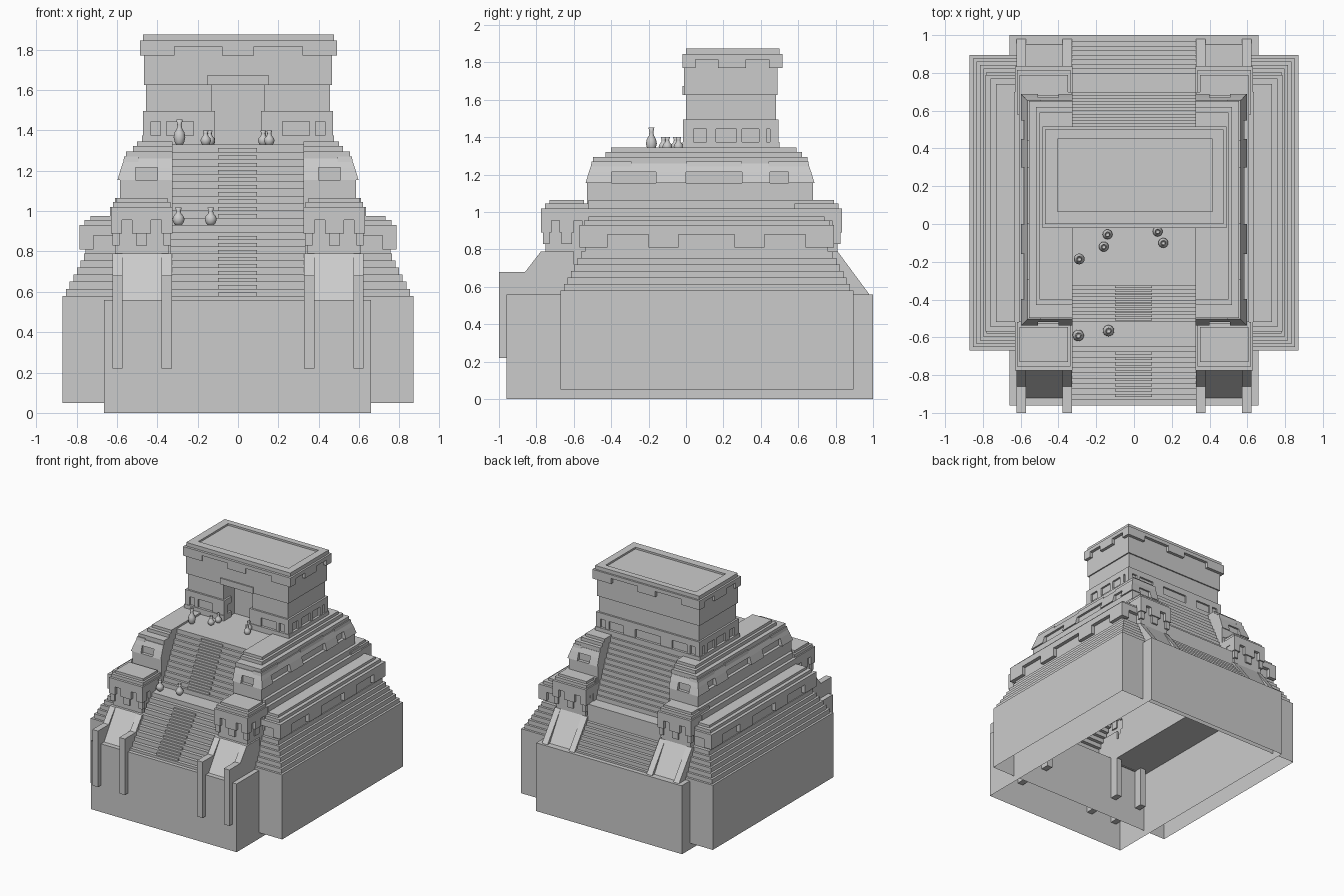
import bpy, bmesh, math

if "Cube" in bpy.data.objects:
    bpy.data.objects.remove(bpy.data.objects["Cube"])

def finish(name, bm, normals=True):
    if normals:
        bmesh.ops.recalc_face_normals(bm, faces=bm.faces[:])
    me = bpy.data.meshes.new(name)
    bm.to_mesh(me)
    bm.free()
    ob = bpy.data.objects.new(name, me)
    bpy.context.collection.objects.link(ob)
    return ob

def mirror(bm):
    d = bmesh.ops.duplicate(bm, geom=bm.verts[:] + bm.edges[:] + bm.faces[:])
    for g in d["geom"]:
        if isinstance(g, bmesh.types.BMVert):
            g.co.x = -g.co.x

def add_box(bm, b, shell=False):
    """b = x0,x1,y0,y1,z0,z1 and optional top insets dx0,dx1,dy0,dy1"""
    x0, x1, y0, y1, z0, z1 = b[:6]
    i = b[6:] or (0, 0, 0, 0)
    lo = [bm.verts.new((x, y, z0)) for x, y in ((x0, y0), (x1, y0), (x1, y1), (x0, y1))]
    hi = [bm.verts.new((x, y, z1)) for x, y in (
        (x0 + i[0], y0 + i[2]), (x1 - i[1], y0 + i[2]), (x1 - i[1], y1 - i[3]), (x0 + i[0], y1 - i[3]))]
    for k in range(4):
        n = (k + 1) % 4
        bm.faces.new((lo[k], lo[n], hi[n], hi[k]))
    if not shell:
        bm.faces.new(hi)
        bm.faces.new(lo[::-1])

def boxes(name, items, pair=False, shell=False):
    bm = bmesh.new()
    for b in items:
        add_box(bm, b, shell)
    if pair:
        mirror(bm)
    return finish(name, bm)

def prism(name, x0, x1, prof):
    """y,z outline extruded along x, on both sides"""
    bm = bmesh.new()
    f = bm.faces.new([bm.verts.new((x0, y, z)) for y, z in prof])
    r = bmesh.ops.extrude_face_region(bm, geom=[f])
    for v in r["geom"]:
        if isinstance(v, bmesh.types.BMVert):
            v.co.x = x1
    mirror(bm)
    return finish(name, bm)

def tabs(x0, x1, y0, y1, z0, z1, cx, cy, xs=(), ys=(), d=0.05, t=0.0, left=False):
    """hanging blocks: corners cx by cy, plus middle ones on each face"""
    out = []
    for ya, yb, a, b in ((y0, y0 + cy, t, 0), (y1 - cy, y1, 0, t)):
        out.append((x1 - cx, x1, ya, yb, z0, z1, 0, t, a, b))
        if left:
            out.append((x0, x0 + cx, ya, yb, z0, z1, t, 0, a, b))
    for a, b in ys:
        out.append((x1 - d, x1, a, b, z0, z1, 0, t, 0, 0))
        if left:
            out.append((x0, x0 + d, a, b, z0, z1, t, 0, 0, 0))
    for a, b in xs:
        out.append((a, b, y0, y0 + d, z0, z1, 0, 0, t, 0))
        out.append((a, b, y1 - d, y1, z0, z1, 0, 0, 0, t))
    return out

# hollow base: long plinth under the stairs and wide plinth
boxes("stair_plinth", [(-.665, .66, -.96, 1.0, 0, .56)], shell=True)
boxes("wide_plinth", [(-.87, .87, -.67, .895, .05, .58)], shell=True)
boxes("plinth_ledges", [(.33, .66, -.96, -.66, .545, .56), (.33, .66, .88, 1.0, .545, .56)], pair=True)
boxes("stair_foot_ledges", [(-.335, .335, -.96, -.92, .54, .56), (-.335, .335, .96, 1.0, .54, .56)])

# stepped lower terrace
steps = [(.33, .87, -.67, .895, .55, .58)]
for i in range(6):
    o = .018 * (i + 1)
    steps.append((.33, .87 - o, -.67 + o, .895 - o, .58 + .035 * i, .58 + .035 * (i + 1)))
boxes("lower_terrace_steps", steps, pair=True)

# first tier cornice with hanging blocks
boxes("lower_frieze", [
    (.33, .755, -.54, .76, .79, .88), (.33, .785, -.57, .79, .88, .93),
    (.33, .76, -.545, .77, .93, .955), (.33, .73, -.52, .74, .955, .975),
    (.33, .635, -.52, .70, .975, 1.02), (.33, .61, -.52, .70, 1.02, 1.065)]
    + tabs(.33, .785, -.57, .79, .81, .88, .07, .15, ys=((-.2, -.04), (.26, .42)), d=.04), pair=True)

# pylons at both ends of the balustrades, with two rows of hanging blocks
for name, y0, y1 in (("front_pylon", -.775, -.50), ("back_pylon", .56, .835)):
    boxes(name, [
        (.345, .61, y0 + .025, y1 - .025, .56, .96), (.325, .63, y0, y1, .955, 1.02),
        (.335, .62, y0 + .02, y1 - .02, 1.02, 1.045), (.35, .605, y0 + .045, y1 - .045, 1.045, 1.065)]
        + tabs(.325, .63, y0, y1, .89, .96, .055, .055, xs=((.43, .525),),
               ys=((y0 + .1, y1 - .1),), d=.03, left=True)
        + tabs(.333, .622, y0 + .01, y1 - .01, .83, .90, .035, .035, xs=((.45, .505),),
               ys=((y0 + .11, y1 - .11),), d=.03, left=True), pair=True)

# balustrade ramps and rails
prism("front_ramp", .37, .585, [(-.77, .79), (-.92, .56), (-.6, .56), (-.6, .79)])
prism("back_ramp", .37, .585, [(.81, .79), (.95, .56), (.66, .56), (.66, .79)])
for n, a, b in (("inner", .328, .378), ("outer", .572, .622)):
    prism("front_rail_" + n, a, b, [(-1, .22), (-1, .68), (-.86, .68), (-.775, .79), (-.6, .79), (-.6, .22)])
    prism("back_rail_" + n, a, b, [(.81, .79), (.98, .56), (.98, .54), (.66, .54), (.66, .79)])

# second tier with sloped cornice
boxes("upper_tier", [
    (.325, .585, -.53, .68, .97, 1.155), (.325, .56, -.505, .655, 1.15, 1.22),
    (.325, .579, -.519, .669, 1.215, 1.26, 0, .016, .016, .016),
    (.325, .555, -.497, .65, 1.26, 1.295)]
    + tabs(.325, .597, -.537, .687, 1.155, 1.215, .09, .14, xs=((.325, .40),),
           ys=((-.16, 0), (.30, .45)), d=.05, t=.018)
    + tabs(.325, .572, -.512, .662, 1.225, 1.27, .08, .22, ys=((0, .30),), d=.04, t=.008), pair=True)
boxes("top_platform_steps", [
    (.325, .52, -.43, .62, 1.29, 1.322), (.325, .50, -.40, .59, 1.32, 1.345)], pair=True)

# one stair sheet running up the front, across the top and down the back
def flight(y0, z0, y1, z1, n):
    p = []
    for i in range(n):
        a, b = y0 + (y1 - y0) * i / n, y0 + (y1 - y0) * (i + 1) / n
        z = z0 + (z1 - z0) * (i + 1) / n
        p += [(a, z - (z1 - z0) / n), (a, z), (b, z)]
    return p

flights = [(-.93, .545, -.65, .895, 10), (-.52, .93, -.31, 1.33, 11)]
prof = flight(*flights[0]) + [(-.65, .93)] + flight(*flights[1])
prof += (flight(.965, .545, .80, .755, 7) + [(.80, .89)] + flight(.70, .89, .50, 1.33, 12))[::-1]
bm = bmesh.new()
rows = [[bm.verts.new((x, y, z)) for x in (-.335, .335)] for y, z in prof]
for r, s in zip(rows, rows[1:]):
    if (r[0].co - s[0].co).length > 1e-5:
        bm.faces.new((r[0], r[1], s[1], s[0]))
finish("stairs", bm, False)

# half-height treads in the middle of the front stairs
mid = []
for y0, z0, y1, z1, n in flights:
    t, h = (y1 - y0) / n, (z1 - z0) / n
    for i in range(n - 1):
        mid.append((-.1, .095, y0 + t * (i + .5), y0 + t * (i + 1), z0 + h * (i + 1), z0 + h * (i + 1.5)))
boxes("middle_treads", mid)

# temple walls with doorway
boxes("temple_walls", [(.13, .455, 0, .48, 1.32, 1.63)], pair=True)
boxes("temple_core", [(-.13, .13, .14, .48, 1.32, 1.63)])
boxes("upper_wall", [(-.465, .465, -.01, .49, 1.625, 1.835)])
boxes("door_lintel", [(-.15, .15, -.02, .05, 1.625, 1.675)])

# temple base band with square panels
band = []
for z0, z1, o in ((1.325, 1.375, .02), (1.445, 1.495, .015)):
    band.append((.115, .455 + o, -o, .08, z0, z1))
    band.append((.40, .455 + o, -o, .48 + o, z0, z1))
    band.append((0, .455 + o, .42, .48 + o, z0, z1))
for a, b in ((.115, .22), (.355, .385), (.45, .47)):
    band += [(a, b, -.015, .03, 1.37, 1.45), (a, b, .45, .495, 1.37, 1.45)]
for a, b in ((-.015, .04), (.11, .16), (.27, .30), (.39, .43), (.48, .495)):
    band.append((.43, .47, a, b, 1.37, 1.45))
boxes("temple_base_band", band, pair=True)

# roof cornice, hanging blocks and rimmed roof
boxes("roof_frieze", [(-.485, .49, -.02, .515, 1.815, 1.845)]
      + tabs(-.485, .49, -.02, .515, 1.77, 1.815, .17, .07, xs=((-.08, .08),),
             ys=((.17, .32),), d=.04, left=True))
boxes("roof_rim", [(-.47, .475, 0, .065, 1.84, 1.875), (-.47, .475, .45, .50, 1.84, 1.875),
                   (-.47, -.405, .065, .45, 1.84, 1.875), (.415, .475, .065, .45, 1.84, 1.875)])
boxes("roof_floor", [(-.41, .42, .06, .455, 1.83, 1.86)])

# turned vases on the platform and landing
shape = [(0, 0), (.5, 0), (.8, .12), (1, .32), (.85, .5), (.45, .66), (.38, .8), (.55, 1), (.35, 1), (.3, .8), (0, .75)]
for k, (x, y, z, h, r) in enumerate((
        (-.29, -.185, 1.325, .128, .029), (-.16, -.12, 1.325, .075, .026), (-.14, -.055, 1.325, .075, .026),
        (.155, -.10, 1.325, .075, .026), (.125, -.04, 1.325, .075, .026),
        (-.295, -.59, .93, .088, .03), (-.135, -.565, .93, .088, .03))):
    bm = bmesh.new()
    vs = [bm.verts.new((a * r, 0, b * h)) for a, b in shape]
    es = [bm.edges.new(e) for e in zip(vs, vs[1:])]
    bmesh.ops.spin(bm, geom=vs + es, cent=(0, 0, 0), axis=(0, 0, 1), angle=2 * math.pi, steps=16)
    bmesh.ops.remove_doubles(bm, verts=bm.verts[:], dist=1e-5)
    for f in bm.faces:
        f.smooth = True
    ob = finish("vase_%d" % (k + 1), bm)
    ob.location = (x, y, z)
